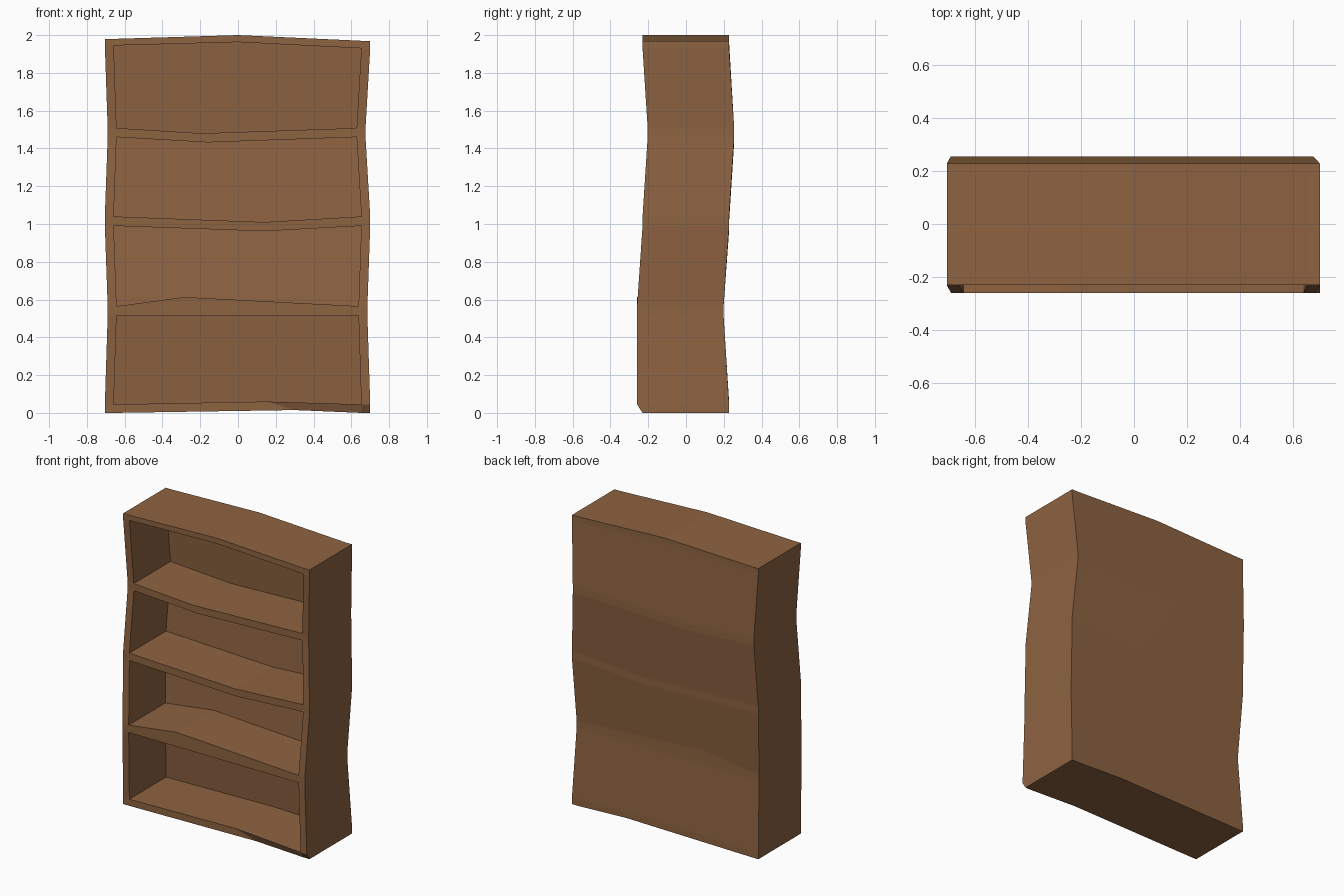
import bpy, bmesh

cube = bpy.data.objects.get("Cube")
if cube:
    bpy.data.objects.remove(cube, do_unlink=True)

# One wood colour
wood = bpy.data.materials.new("brown_wood")
wood.use_nodes = True
colour = (0.27, 0.125, 0.053, 1)
wood.diffuse_color = colour
wood.node_tree.nodes["Principled BSDF"].inputs["Base Color"].default_value = colour

# Each board edge: z at left, middle, right; x of the middle bend
EDGES = [
    (0.0, 0.015, 0.0, 0.3), (0.045, 0.06, 0.045, 0.15),
    (0.515, 0.515, 0.515, -0.2), (0.565, 0.613, 0.565, -0.28),
    (0.99, 0.962, 0.99, 0.14), (1.04, 1.01, 1.04, 0.14),
    (1.46, 1.432, 1.46, -0.16), (1.508, 1.48, 1.508, -0.19),
    (1.945, 1.963, 1.93, 0.0), (1.98, 2.0, 1.97, 0.0),
]
# Per board: left x, right x, forward or backward sway
BOARDS = [(-0.705, 0.70, 0), (-0.69, 0.685, -0.029), (-0.705, 0.70, 0),
          (-0.69, 0.675, 0.027), (-0.705, 0.70, 0)]
FRONT, INNER, BACK, FRAME = -0.23, 0.165, 0.228, 0.047

bm = bmesh.new()


def layer(depth):
    """Grid of vertices, one row per board edge, swaying with the boards."""
    grid = []
    for i, (zl, zm, zr, mid) in enumerate(EDGES):
        left, right, sway = BOARDS[i // 2]
        xs = (left, left + FRAME, mid, right - FRAME, right)
        zs = (zl, zl, zm, zr, zr)
        grid.append([bm.verts.new((x, depth + sway, z)) for x, z in zip(xs, zs)])
    return grid


def quad(a, b, c, d):
    bm.faces.new((a, b, c, d))


def bridge(front, back):
    for a, b, c, d in zip(front, front[1:], back[1:], back):
        quad(a, b, c, d)


front, inner, back = layer(FRONT), layer(INNER), layer(BACK)
last = len(EDGES) - 1

# The lower front corner on one side is pulled forward
for vert in front[1][3:]:
    vert.co.y -= 0.029

# Front frame, recessed compartment backs and the rear panel
for i in range(last):
    for j in range(4):
        is_open = i % 2 == 1 and j in (1, 2)
        g = inner if is_open else front
        quad(g[i][j], g[i][j + 1], g[i + 1][j + 1], g[i + 1][j])
        quad(back[i][j], back[i + 1][j], back[i + 1][j + 1], back[i][j + 1])

# Outer sides, base and top
for j in (0, 4):
    bridge([r[j] for r in front], [r[j] for r in back])
for i in (0, last):
    bridge(front[i], back[i])

# Compartment floors, ceilings and side walls
for i in range(1, last, 2):
    for k in (i, i + 1):
        bridge(front[k][1:4], inner[k][1:4])
    for j in (1, 3):
        bridge([front[i][j], front[i + 1][j]], [inner[i][j], inner[i + 1][j]])

bmesh.ops.delete(bm, geom=[v for v in bm.verts if not v.link_faces], context="VERTS")
bmesh.ops.recalc_face_normals(bm, faces=bm.faces)
mesh = bpy.data.meshes.new("bookcase")
bm.to_mesh(mesh)
bm.free()
mesh.materials.append(wood)
bookcase = bpy.data.objects.new("bookcase", mesh)
bpy.context.collection.objects.link(bookcase)
